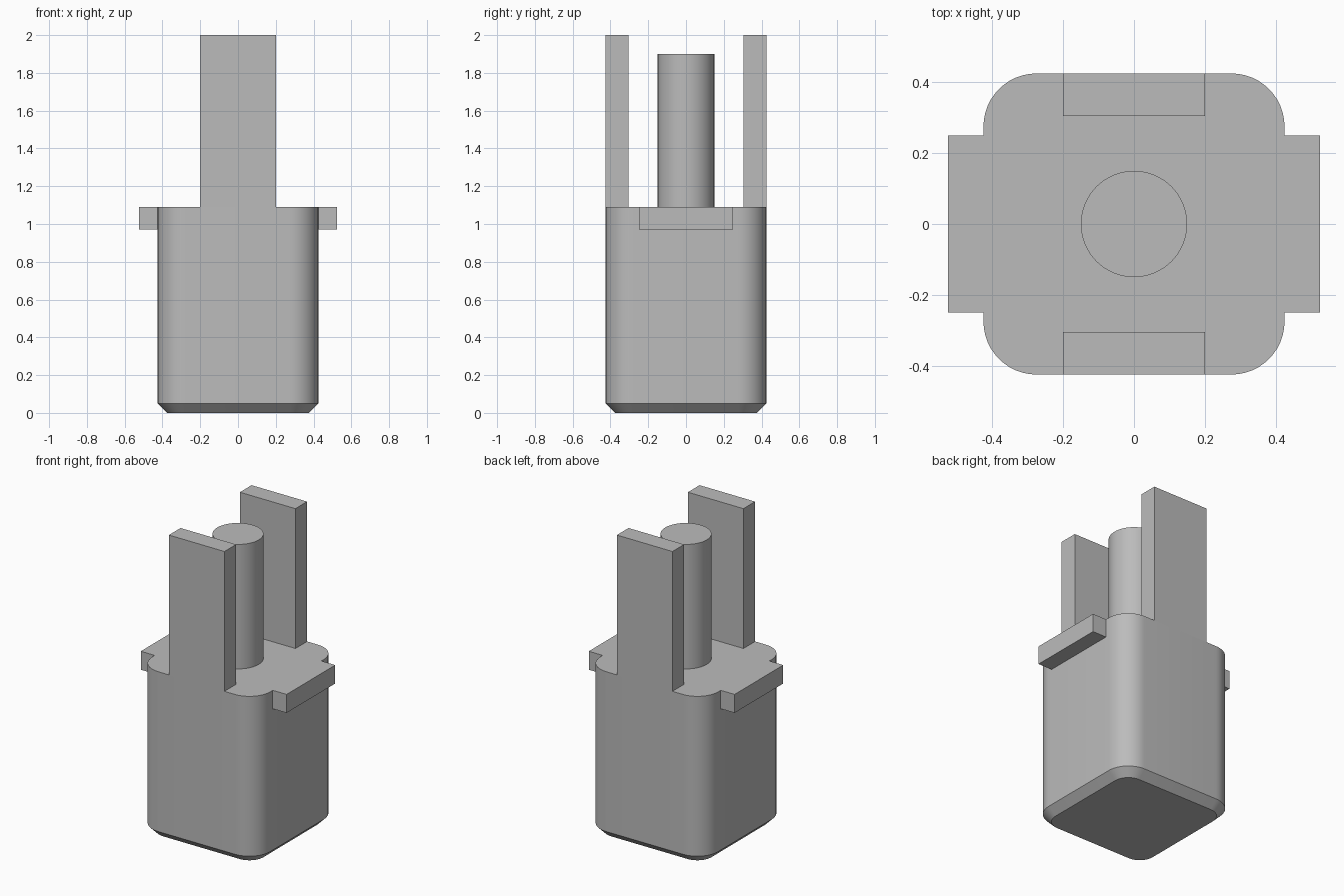
import bpy
import math

cube = bpy.data.objects.get("Cube")
if cube:
    bpy.data.objects.remove(cube, do_unlink=True)

HALF = 0.425      # half width of the body
RADIUS = 0.15     # vertical corner radius
CHAMFER = 0.05    # bottom chamfer
DECK = 1.09       # height of the body's top face

grey = bpy.data.materials.new("plain_grey")
grey.use_nodes = True
colour = (0.5, 0.5, 0.5, 1)
grey.diffuse_color = colour
grey.node_tree.nodes["Principled BSDF"].inputs["Base Color"].default_value = colour


def finish(obj, name):
    obj.name = name
    obj.data.materials.append(grey)
    bpy.ops.object.select_all(action="DESELECT")
    obj.select_set(True)
    bpy.context.view_layer.objects.active = obj
    bpy.ops.object.shade_smooth_by_angle(angle=math.radians(30))


def box(name, low, high):
    centre = [(a + b) / 2 for a, b in zip(low, high)]
    bpy.ops.mesh.primitive_cube_add(size=1, location=centre)
    obj = bpy.context.object
    obj.scale = [b - a for a, b in zip(low, high)]
    bpy.ops.object.transform_apply(location=False, rotation=False, scale=True)
    finish(obj, name)


def rounded_ring(inset, z, steps=12):
    """Rounded square outline, shrunk by inset, at height z."""
    corner = HALF - RADIUS
    r = RADIUS - inset
    ring = []
    for q, (sx, sy) in enumerate(((1, 1), (-1, 1), (-1, -1), (1, -1))):
        for i in range(steps + 1):
            a = (q + i / steps) * math.pi / 2
            ring.append((sx * corner + r * math.cos(a),
                         sy * corner + r * math.sin(a), z))
    return ring


# Body: rounded square block with a chamfered base
rings = [rounded_ring(CHAMFER, 0), rounded_ring(0, CHAMFER), rounded_ring(0, DECK)]
n = len(rings[0])
faces = [tuple(reversed(range(n))), tuple(range(2 * n, 3 * n))]
for k in range(2):
    for i in range(n):
        j = (i + 1) % n
        faces.append((k * n + i, k * n + j, (k + 1) * n + j, (k + 1) * n + i))
mesh = bpy.data.meshes.new("body")
mesh.from_pydata([v for ring in rings for v in ring], [], faces)
body = bpy.data.objects.new("body", mesh)
bpy.context.collection.objects.link(body)
finish(body, "body")

# Upright blades flush with the front and back of the body
box("front_blade", (-0.2, -HALF, DECK), (0.2, -0.305, 2))
box("back_blade", (-0.2, 0.305, DECK), (0.2, HALF, 2))

# Side tabs flush with the deck
box("left_tab", (HALF, -0.25, 0.97), (0.525, 0.25, DECK))
box("right_tab", (-0.525, -0.25, 0.97), (-HALF, 0.25, DECK))

# Central round pin
PIN_TOP = 1.9
bpy.ops.mesh.primitive_cylinder_add(vertices=64, radius=0.15, depth=PIN_TOP - DECK,
                                    location=(0, 0, (PIN_TOP + DECK) / 2))
finish(bpy.context.object, "centre_pin")
